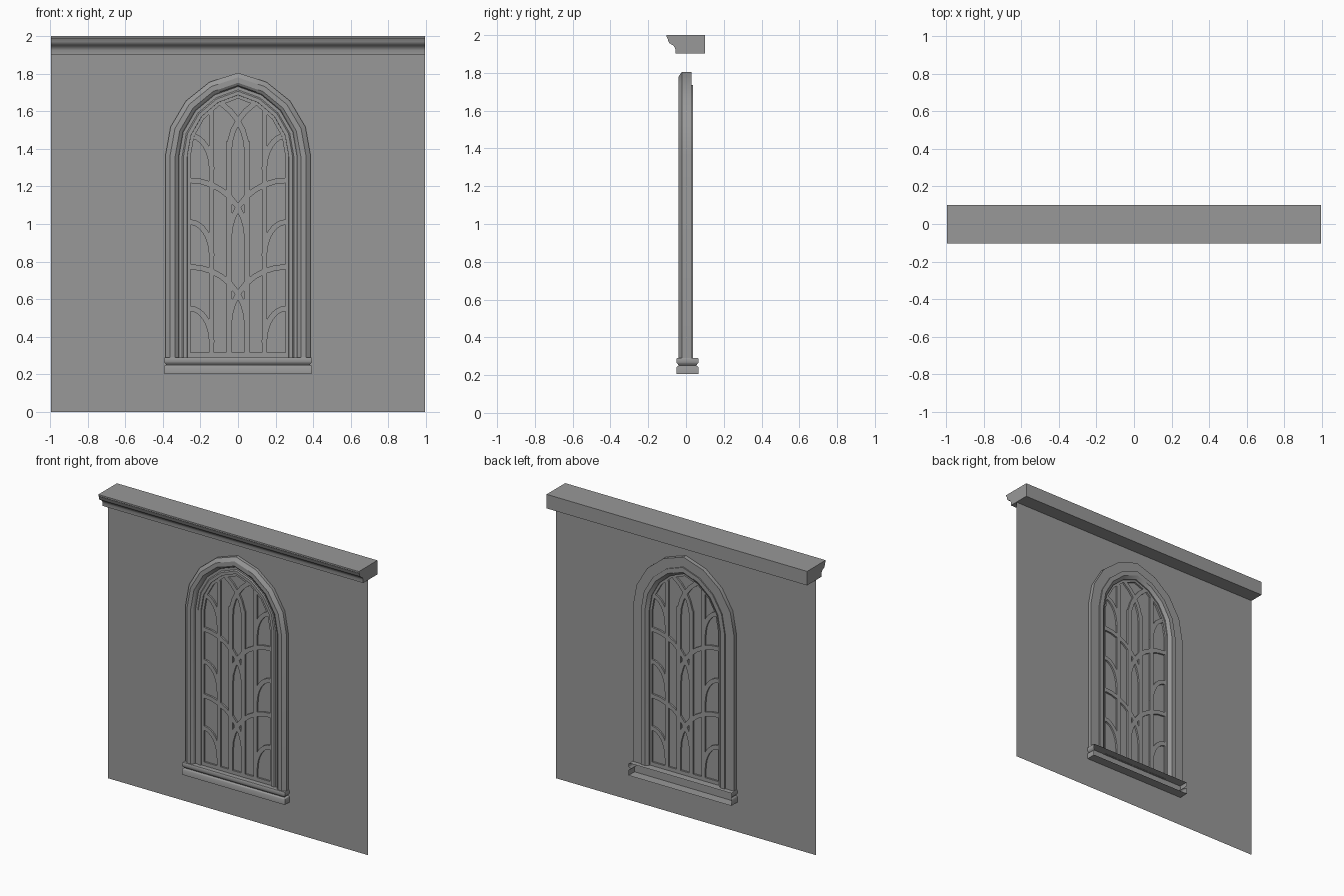
import bpy, bmesh
from math import sin, cos, acos, sqrt
from mathutils import Vector

if "Cube" in bpy.data.objects:
    bpy.data.objects.remove(bpy.data.objects["Cube"])

SPRING, C = 1.36, 0.062      # arch spring height, arc centre offset
BASE = 0.29
HALF = 0.996                 # half length of wall and cornice

stone = bpy.data.materials.new("dark_stone")
stone.diffuse_color = (0.315, 0.315, 0.315, 1)
stone.use_nodes = True
stone.node_tree.nodes["Principled BSDF"].inputs["Base Color"].default_value = stone.diffuse_color


def finish(name, bm, normals=True):
    if normals:
        bmesh.ops.recalc_face_normals(bm, faces=bm.faces)
    me = bpy.data.meshes.new(name)
    bm.to_mesh(me)
    bm.free()
    me.materials.append(stone)
    ob = bpy.data.objects.new(name, me)
    bpy.context.collection.objects.link(ob)
    return ob


def skin(name, rings):
    """Join matching closed rings of points into a capped tube."""
    bm = bmesh.new()
    vs = [[bm.verts.new(p) for p in r] for r in rings]
    n = len(vs[0])
    for a, b in zip(vs, vs[1:]):
        for i in range(n):
            j = (i + 1) % n
            bm.faces.new((a[i], a[j], b[j], b[i]))
    bm.faces.new(vs[0])
    bm.faces.new(vs[-1])
    return finish(name, bm)


def smooth(ob, angle=0.6):
    bpy.ops.object.select_all(action='DESELECT')
    bpy.context.view_layer.objects.active = ob
    ob.select_set(True)
    bpy.ops.object.shade_smooth_by_angle(angle=angle)


def arch(half):
    """Pointed arch outline of given half width: four segments per side."""
    r = half + C
    top = acos(C / r)
    right = [(half, BASE)] + [(r * cos(top * i / 4) - C, SPRING + r * sin(top * i / 4))
                              for i in range(5)]
    return right + [(-x, z) for x, z in reversed(right[:-1])]


def arch_sweep(name, profile):
    paths = [arch(x) for x, y in profile]
    rings = [[(path[i][0], y, path[i][1]) for path, (x, y) in zip(paths, profile)]
             for i in range(len(paths[0]))]
    return skin(name, rings)


def bar(name, pts, width=0.027, depth=0.012):
    """Flat tracery bar following a line in the x-z plane."""
    rings = []
    for i, (x, z) in enumerate(pts):
        a, b = pts[max(i - 1, 0)], pts[min(i + 1, len(pts) - 1)]
        d = Vector((b[0] - a[0], b[1] - a[1])).normalized() * width / 2
        rings.append([(x - d.y, -depth, z + d.x), (x + d.y, -depth, z - d.x),
                      (x + d.y, depth, z - d.x), (x - d.y, depth, z + d.x)])
    return skin(name, rings)


def quarter(cx, cz, a, b, n=8):
    """Quarter ellipse from the right end up to the top, kept inside the arch."""
    pts = [(cx + a * cos(i * 1.5708 / n), cz + b * sin(i * 1.5708 / n)) for i in range(n + 1)]
    return [(x, z) for x, z in pts
            if z < SPRING or sqrt((abs(x) + C) ** 2 + (z - SPRING) ** 2) < 0.325]


# Flat wall, also forming the window panes
bm = bmesh.new()
bm.faces.new([bm.verts.new(p) for p in
              ((-HALF, 0, 0), (HALF, 0, 0), (HALF, 0, 1.95), (-HALF, 0, 1.95))])
finish("wall", bm, False)

# Cornice
prof = [(0.1, 1.903), (0.1, 2.0), (-0.103, 2.0), (-0.103, 1.99), (-0.097, 1.983),
        (-0.095, 1.97), (-0.088, 1.957), (-0.076, 1.95), (-0.066, 1.944),
        (-0.059, 1.933), (-0.056, 1.925), (-0.056, 1.903)]
smooth(skin("cornice", [[(x, y, z) for y, z in prof] for x in (-HALF, HALF)]))

# Moulded window surround: outer bevel, flat band, deep hollow, inner step
smooth(arch_sweep("window_surround", [
    (0.387, 0.028), (0.387, -0.022), (0.362, -0.04), (0.334, -0.04),
    (0.32, -0.03), (0.314, -0.014), (0.297, -0.014), (0.29, -0.02), (0.27, -0.02),
    (0.268, 0.02), (0.29, 0.036), (0.32, 0.036), (0.32, 0.028)]), 0.5)

# Thin inner border of the tracery
arch_sweep("tracery_border", [(0.27, -0.012), (0.252, -0.012), (0.252, 0.012), (0.27, 0.012)])
bar("bottom_rail", [(-0.26, 0.302), (0.26, 0.302)])

# Tracery: uprights and three tiers of crossing arcs, mirrored left to right
for s, side in ((-1, "left"), (1, "right")):
    bar("outer_upright_" + side, [(s * 0.14, BASE), (s * 0.14, 1.6)])
    bar("inner_upright_" + side, [(s * 0.048, BASE), (s * 0.048, 1.44)], 0.03)
    for t in range(3):
        up = 0.46 * t
        for label, args in (("crossing_arc", (-0.255, 0.46 + up, 0.303, 0.312)),
                            ("side_arc", (-0.255, 0.37 + up, 0.115, 0.18))):
            pts = [(-s * x, z) for x, z in quarter(*args)]
            bar(f"{label}_{side}_{t + 1}", pts, 0.029)

# Sill: stacked outline with a waist, open at the back
bm = bmesh.new()
rows = []
for z, inset in ((0.205, 0), (0.242, 0), (0.247, 0.004), (0.25, 0.012), (0.256, 0.008),
                 (0.262, 0.002), (0.267, 0), (0.286, 0), (0.29, 0.003)):
    x, f, b = 0.393 - inset, -0.05 + inset, 0.066 - inset
    rows.append([bm.verts.new(p) for p in ((-x, b, z), (-x, f, z), (x, f, z), (x, b, z))])
for a, b in zip(rows, rows[1:]):
    for i in range(3):
        bm.faces.new((a[i], a[i + 1], b[i + 1], b[i]))
bm.faces.new(rows[0][::-1])
bm.faces.new(rows[-1])
smooth(finish("sill", bm, False), 0.7)
